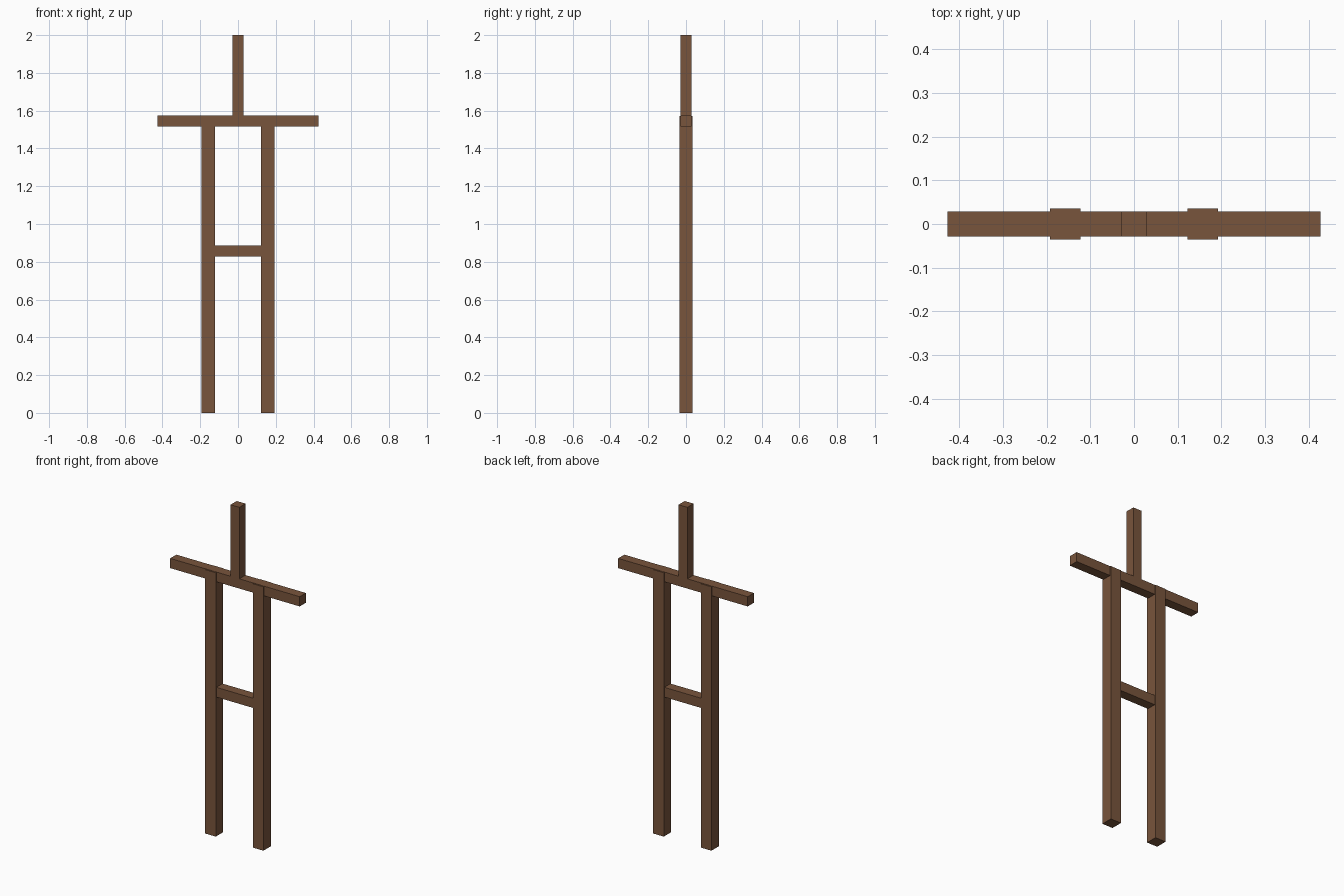
import bpy

if "Cube" in bpy.data.objects:
    bpy.data.objects.remove(bpy.data.objects["Cube"])

wood = bpy.data.materials.new("brown_wood")
wood.diffuse_color = (0.19, 0.09, 0.045, 1)
wood.use_nodes = True
wood.node_tree.nodes["Principled BSDF"].inputs["Base Color"].default_value = wood.diffuse_color


def beam(name, center, size):
    bpy.ops.mesh.primitive_cube_add(size=1, location=center)
    ob = bpy.context.object
    ob.name = name
    ob.scale = size
    bpy.ops.object.transform_apply(location=False, rotation=False, scale=True)
    ob.data.materials.append(wood)
    return ob


T = 0.058        # thickness of the thin beams
LEG_W = 0.07     # thickness of the legs
LEG_X = 0.157    # leg offset from the centre
LEG_H = 1.572
BAR_Z = 1.545

# Two upright legs
for side, s in (("left", -1), ("right", 1)):
    beam(side + "_leg", (s * LEG_X, 0, LEG_H / 2), (LEG_W, LEG_W, LEG_H))

# Long crossbar through the leg tops
beam("crossbar", (0, 0, BAR_Z), (0.854, T, T))

# Short rung joining the legs
beam("rung", (0, 0, 0.858), (2 * LEG_X - LEG_W, T, T))

# Post standing on the crossbar
beam("top_post", (0, 0, (BAR_Z + 2) / 2), (T, T, 2 - BAR_Z))
